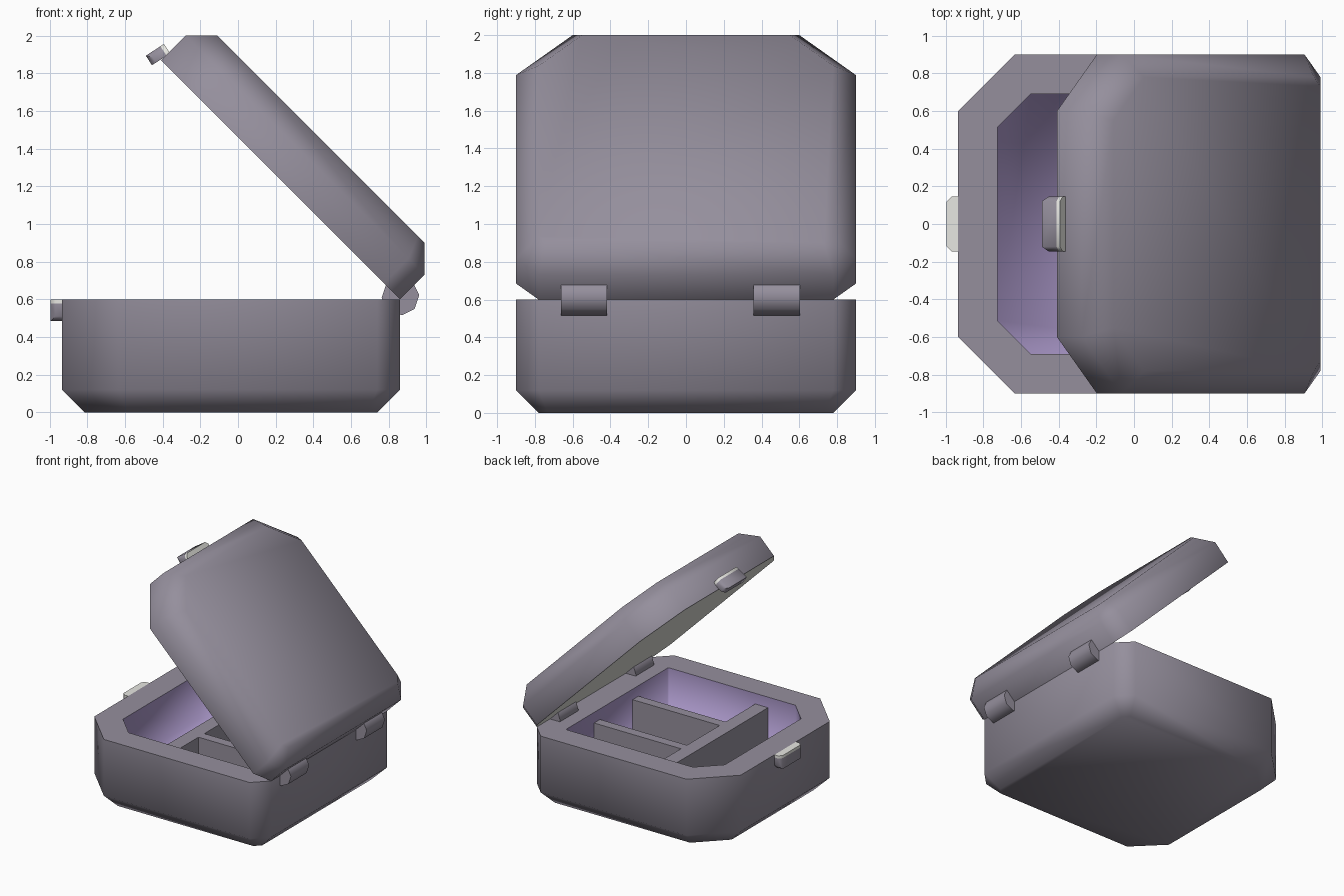
import bpy, bmesh, math
from mathutils import Matrix, Vector

cube = bpy.data.objects.get("Cube")
if cube:
    bpy.data.objects.remove(cube, do_unlink=True)


def material(name, rgb):
    m = bpy.data.materials.new(name)
    m.use_nodes = True
    m.diffuse_color = (*rgb, 1)
    m.node_tree.nodes["Principled BSDF"].inputs["Base Color"].default_value = (*rgb, 1)
    return m


MATS = [material("mauve_grey", (0.30, 0.275, 0.335)),
        material("lavender_lining", (0.40, 0.31, 0.58)),
        material("pale_trim", (0.80, 0.80, 0.76))]
BODY, LINING, PALE = range(3)
HINGE = Vector((0.86, 0, 0.6))


def finish(name, bm, place=Matrix()):
    """Smooth faces, keep hard edges, and turn the mesh into an object."""
    bmesh.ops.recalc_face_normals(bm, faces=bm.faces[:])
    for f in bm.faces:
        f.smooth = True
    for e in bm.edges:
        lined = all(f.material_index == LINING for f in e.link_faces)
        e.smooth = lined or e.calc_face_angle(0) < math.radians(50)
    bm.transform(place)
    mesh = bpy.data.meshes.new(name)
    bm.to_mesh(mesh)
    bm.free()
    for m in MATS:
        mesh.materials.append(m)
    obj = bpy.data.objects.new(name, mesh)
    bpy.context.collection.objects.link(obj)
    return obj


def outline(inset):
    """Rectangle with large cut corners at the opening side and small ones at the hinge."""
    left, right, side = -0.935 + inset, 0.86 - inset, 0.9 - inset
    big, small = 0.3 - 0.586 * inset, max(0.12 - 0.586 * inset, 0.01)
    half = [(left, side - big), (left + big, side), (right - small, side), (right, side - small)]
    return half + [(x, -y) for x, y in reversed(half)]


def loft(name, rings, bands, caps, place=Matrix()):
    """Skin stacked outlines given as (inset, height)."""
    bm = bmesh.new()
    loops = [[bm.verts.new((x, y, z)) for x, y in outline(i)] for i, z in rings]
    for a, b, mat in zip(loops, loops[1:], bands):
        for k in range(len(a)):
            n = (k + 1) % len(a)
            bm.faces.new((a[k], a[n], b[n], b[k])).material_index = mat
    for loop, mat in zip((loops[0], loops[-1]), caps):
        bm.faces.new(loop).material_index = mat
    return finish(name, bm, place)


def box(name, low, high):
    bm = bmesh.new()
    low, high = Vector(low), Vector(high)
    bmesh.ops.create_cube(bm, size=1, matrix=Matrix.Translation((low + high) / 2)
                          @ Matrix.Diagonal((*(high - low), 1)))
    return finish(name, bm)


def latch(name, place):
    """Small tab with softened outer edges and a pale upper end."""
    bm = bmesh.new()
    bmesh.ops.create_cube(bm, size=1, matrix=Matrix.Diagonal((0.06, 0.29, 0.115, 1)))
    # soften the upright outer corners and the lower ends
    edges = []
    for e in bm.edges:
        mid = (e.verts[0].co + e.verts[1].co) / 2
        outer = mid.x < -0.01 and abs(mid.y) > 0.1
        lower = mid.z < -0.01 and abs(mid.y) > 0.1 and abs(mid.x) < 0.01
        if outer or lower:
            edges.append(e)
    bmesh.ops.bevel(bm, geom=edges, offset=0.025, segments=1, affect='EDGES')
    bmesh.ops.bisect_plane(bm, geom=bm.verts[:] + bm.edges[:] + bm.faces[:],
                           plane_co=(0, 0, 0.035), plane_no=(0, 0, 1))
    for f in bm.faces:
        f.material_index = PALE if f.calc_center_median().z > 0.035 else BODY
    return finish(name, bm, place)


# Hollow box with lined cavity
loft("box_base", [(0.12, 0), (0, 0.12), (0, 0.6), (0.21, 0.6), (0.21, 0.21)],
     [BODY, BODY, BODY, LINING], [BODY, LINING])

# Open lid, tilted about the hinge line
swing = (Matrix.Translation(HINGE) @ Matrix.Rotation(math.radians(45), 4, 'Y')
         @ Matrix.Translation(-HINGE))
loft("lid", [(0, 0.6), (0, 0.785), (0.12, 0.905)], [BODY, BODY], [PALE, BODY], swing)

# Compartment dividers
box("cross_divider", (-0.29, -0.69, 0.2), (-0.17, 0.69, 0.51))
for i, y in enumerate((-0.25, 0.27)):
    box(f"long_divider_{i + 1}", (-0.17, y - 0.04, 0.2), (0.65, y + 0.04, 0.51))

# Eight-sided hinge barrels
for i, y in enumerate((-0.54, 0.48)):
    bm = bmesh.new()
    bmesh.ops.create_cone(bm, cap_ends=True, segments=8, radius1=0.1, radius2=0.1, depth=0.245)
    finish(f"hinge_{i + 1}", bm, Matrix.Translation((0.863, y, 0.615))
           @ Matrix.Rotation(math.radians(-4), 4, 'Y') @ Matrix.Rotation(math.pi / 2, 4, 'X'))

# Catch on the box and clasp on the lid
latch("box_catch", Matrix.Translation((-0.965, 0, 0.5425)))
latch("lid_clasp", Matrix.Translation((-0.425, 0, 1.90))
      @ Matrix.Rotation(math.radians(57), 4, 'Y'))
